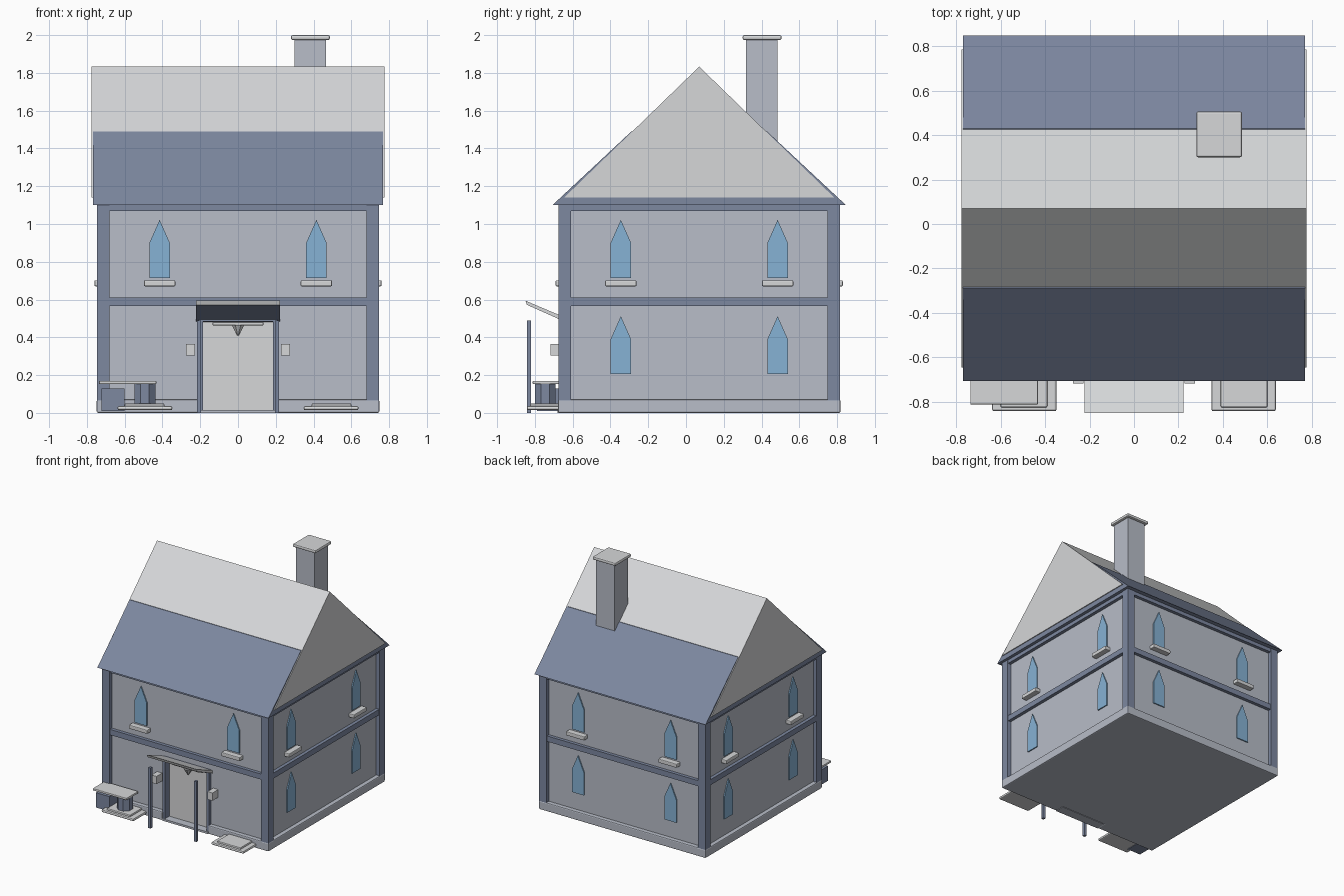
import bpy, bmesh, math
from mathutils import Matrix, Vector

if "Cube" in bpy.data.objects:
    bpy.data.objects.remove(bpy.data.objects["Cube"])

CY = 0.07      # centre of the house in y


def material(name, r, g, b):
    m = bpy.data.materials.new(name)
    m.use_nodes = True
    m.diffuse_color = (r, g, b, 1)
    bsdf = next(n for n in m.node_tree.nodes if n.type == 'BSDF_PRINCIPLED')
    bsdf.inputs["Base Color"].default_value = (r, g, b, 1)
    return m


WALL = material("wall_grey_blue", 0.48, 0.51, 0.58)
TRIM = material("slate_blue", 0.205, 0.246, 0.352)
PALE = material("pale_grey", 0.67, 0.68, 0.69)
GLASS = material("window_blue", 0.24, 0.445, 0.66)


def finish(name, bm, mat, bevel=0):
    bmesh.ops.recalc_face_normals(bm, faces=bm.faces[:])
    me = bpy.data.meshes.new(name)
    bm.to_mesh(me)
    bm.free()
    me.materials.append(mat)
    ob = bpy.data.objects.new(name, me)
    bpy.context.collection.objects.link(ob)
    if bevel:
        mod = ob.modifiers.new("bevel", 'BEVEL')
        mod.width, mod.segments = bevel, 2
    return ob


def prism(name, pts, axis, a, b, mat, bevel=0):
    """Extrude a flat outline from a to b along the named axis."""
    place = {'x': lambda p, t: (t, p[0], p[1]),
             'y': lambda p, t: (p[0], t, p[1]),
             'z': lambda p, t: (p[0], p[1], t)}[axis]
    bm = bmesh.new()
    face = bm.faces.new([bm.verts.new(place(p, a)) for p in pts])
    ext = bmesh.ops.extrude_face_region(bm, geom=[face])
    shift = Vector(place((0, 0), b - a))
    bmesh.ops.translate(bm, vec=shift, verts=[v for v in ext["geom"] if isinstance(v, bmesh.types.BMVert)])
    return finish(name, bm, mat, bevel)


def box(name, x, y, z, mat, bevel=0):
    outline = [(x[0], y[0]), (x[1], y[0]), (x[1], y[1]), (x[0], y[1])]
    return prism(name, outline, 'z', z[0], z[1], mat, bevel)


def cone(name, at, r1, r2, depth, sides, mat):
    bm = bmesh.new()
    bmesh.ops.create_cone(bm, cap_ends=True, segments=sides, radius1=r1, radius2=r2, depth=depth,
                          matrix=Matrix.Translation(at) @ Matrix.Rotation(math.pi / sides, 4, 'Z'))
    return finish(name, bm, mat)


def turn(ob, quarter):
    """Move a part modelled about the origin onto one side of the house."""
    ob.data.transform(Matrix.Translation((0, CY, 0)) @ Matrix.Rotation(quarter * math.pi / 2, 4, 'Z'))


def notched(half, door, back):
    """Square footprint with a doorway cut in its front."""
    f, r = CY - half, CY + half
    return [(-half, f), (-door, f), (-door, back), (door, back),
            (door, f), (half, f), (half, r), (-half, r)]


# Walls and plinth with a recessed doorway
prism("lower_wall", notched(0.715, 0.205, -0.6), 'z', 0.01, 0.5, WALL)
box("upper_wall", (-0.715, 0.715), (CY - 0.715, CY + 0.715), (0.5, 1.1), WALL)
prism("plinth", notched(0.748, 0.205, -0.6), 'z', 0, 0.07, WALL, 0.008)
box("doorway_floor", (-0.205, 0.205), (-0.68, -0.6), (0, 0.016), WALL)

# Timber frame, windows and sills repeated round the four sides
for q, side in enumerate(("front", "left", "back", "right")):
    post = box(side + "_corner_post", (0.68, 0.746), (-0.746, -0.68), (0.01, 1.1), TRIM)
    turn(post, q)
    for level, z0, z1 in (("middle", 0.565, 0.61), ("top", 1.07, 1.1)):
        beam = box(f"{side}_{level}_beam", (-0.7, 0.7), (-0.742, -0.7), (z0, z1), TRIM)
        turn(beam, q)
    for x in (-0.415, 0.415):
        for level, z in (("upper", 0.715), ("lower", 0.205)):
            if side == "front" and level == "lower":
                continue
            arch = [(x - 0.054, z), (x + 0.054, z), (x + 0.054, z + 0.185),
                    (x, z + 0.307), (x - 0.054, z + 0.185)]
            turn(prism(f"{side}_{level}_window", arch, 'y', -0.724, -0.712, GLASS), q)
        sill = box(side + "_sill", (x - 0.083, x + 0.083), (-0.76, -0.71), (0.67, 0.702), PALE, 0.006)
        turn(sill, q)

# Roof: pale gabled prism with blue lower slopes laid over it
prism("roof_gable", [(CY - 0.715, 1.14), (CY + 0.715, 1.14), (CY, 1.833)],
      'x', -0.775, 0.775, PALE)
prism("roof_lower_slopes", [(CY - 0.777, 1.1), (CY + 0.777, 1.1), (CY + 0.359, 1.49), (CY - 0.359, 1.49)],
      'x', -0.768, 0.768, TRIM)

# Chimney
box("chimney", (0.3, 0.466), (0.317, 0.485), (1.35, 1.98), WALL)
box("chimney_cap", (0.28, 0.486), (0.3, 0.506), (1.974, 2.0), PALE, 0.009)

# Door, frame and fittings
box("door", (-0.19, 0.19), (-0.615, -0.6), (0.016, 0.49), PALE)
box("door_lintel", (-0.21, 0.21), (-0.67, -0.6), (0.485, 0.51), TRIM)
box("door_lamp_bar", (-0.135, 0.135), (-0.66, -0.61), (0.463, 0.481), PALE, 0.006)
cone("door_lamp", (0, -0.64, 0.437), 0.004, 0.036, 0.054, 8, PALE)
for s, side in ((1, "left"), (-1, "right")):
    box(side + "_door_jamb", sorted((s * 0.186, s * 0.21)), (-0.67, -0.6), (0.005, 0.5), TRIM)
    box(side + "_porch_post", sorted((s * 0.195, s * 0.216)), (-0.842, -0.82), (0, 0.49), TRIM)
    box(side + "_wall_lantern", sorted((s * 0.228, s * 0.274)), (-0.718, -0.64), (0.303, 0.366), PALE)
    box(side + "_ground_slab", sorted((s * 0.348, s * 0.638)), (-0.842, -0.66), (0.014, 0.036), PALE, 0.009)
    box(side + "_ground_slab_top", sorted((s * 0.39, s * 0.6)), (-0.825, -0.66), (0.03, 0.05), PALE, 0.006)

# Canopy rising outward, with a blue underside
canopy = prism("canopy", [(-0.842, 0.572), (-0.85, 0.594), (-0.64, 0.505), (-0.64, 0.482)],
               'x', -0.222, 0.222, PALE)
canopy.data.materials.append(TRIM)
for p in canopy.data.polygons:
    p.material_index = int(p.normal.z < -0.5 and p.area > 0.05)

# Bench beside the door on its two supports
box("bench_top", (-0.736, -0.432), (-0.812, -0.66), (0.152, 0.17), PALE, 0.005)
box("bench_box", (-0.722, -0.6), (-0.79, -0.66), (0.01, 0.13), TRIM)
cone("bench_pedestal", (-0.493, -0.745, 0.1), 0.06, 0.06, 0.11, 8, TRIM)
